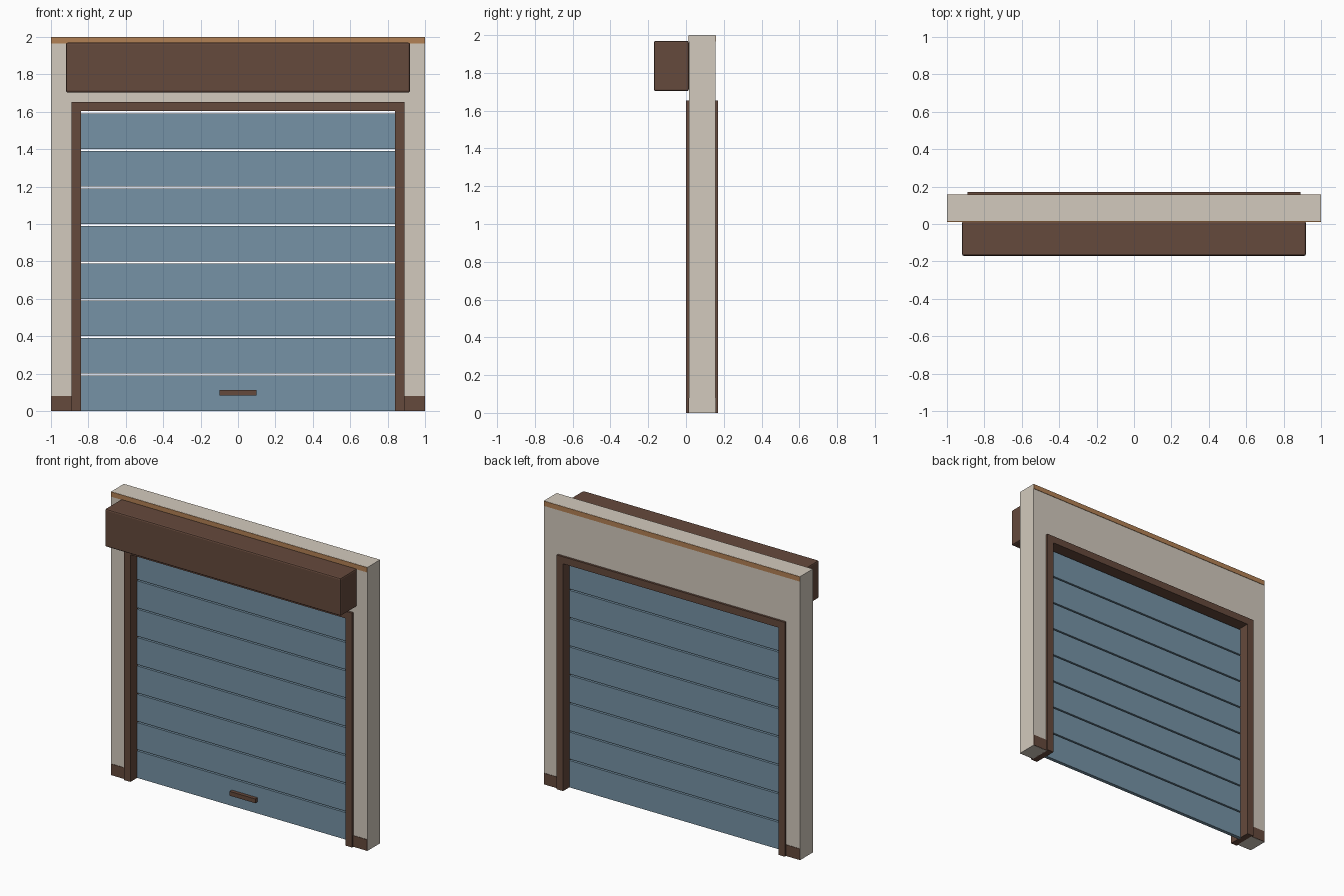
import bpy, bmesh

if "Cube" in bpy.data.objects:
    bpy.data.objects.remove(bpy.data.objects["Cube"])


def material(name, rgb):
    m = bpy.data.materials.new(name)
    m.diffuse_color = (*rgb, 1)
    m.use_nodes = True
    m.node_tree.nodes["Principled BSDF"].inputs["Base Color"].default_value = m.diffuse_color
    return m


BROWN = material("brown", (0.13, 0.067, 0.045))
BLUE = material("slate_blue", (0.18, 0.29, 0.38))
BEIGE = material("plaster", (0.65, 0.59, 0.51))
WOOD = material("wood", (0.45, 0.22, 0.09))


def finish(name, bm, mat):
    bmesh.ops.recalc_face_normals(bm, faces=bm.faces)
    me = bpy.data.meshes.new(name)
    bm.to_mesh(me)
    bm.free()
    me.materials.append(mat)
    ob = bpy.data.objects.new(name, me)
    bpy.context.collection.objects.link(ob)
    return ob


def box(name, x, y, z, mat, bevel=0, segments=1):
    bm = bmesh.new()
    bmesh.ops.create_cube(bm, size=1)
    for v in bm.verts:
        for i, (lo, hi) in enumerate((x, y, z)):
            v.co[i] = lo if v.co[i] < 0 else hi
    if bevel:
        bmesh.ops.bevel(bm, geom=bm.edges[:], offset=bevel, segments=segments,
                        profile=0.5, affect='EDGES')
    return finish(name, bm, mat)


def portal(name, outer_x, outer_z, inner_x, inner_z, y, mat):
    """Upside-down U profile extruded through y."""
    pts = [(-outer_x, 0), (-outer_x, outer_z), (outer_x, outer_z), (outer_x, 0),
           (inner_x, 0), (inner_x, inner_z), (-inner_x, inner_z), (-inner_x, 0)]
    bm = bmesh.new()
    face = bm.faces.new([bm.verts.new((px, y[0], pz)) for px, pz in pts])
    ext = bmesh.ops.extrude_face_region(bm, geom=[face], use_keep_orig=True)
    for v in ext["geom"]:
        if isinstance(v, bmesh.types.BMVert):
            v.co.y = y[1]
    return finish(name, bm, mat)


# Wall with doorway, and the frame lining it
portal("wall", 1.0, 2.0, 0.885, 1.648, (0.015, 0.155), BEIGE)
portal("door_frame", 0.89, 1.653, 0.84, 1.603, (0.0, 0.17), BROWN)

# Wooden cap band, just proud of the wall front and back
box("top_band", (-0.999, 0.999), (0.012, 0.158), (1.965, 1.999), WOOD)

# Base blocks at the foot of each post
for side, x in (("left", (-0.999, -0.885)), ("right", (0.885, 0.999))):
    box("base_block_" + side, x, (0.012, 0.158), (0.001, 0.08), BROWN)

# Roller housing
box("roller_housing", (-0.92, 0.92), (-0.17, 0.015), (1.703, 1.97), BROWN, 0.01, 2)

# Shutter slats with open gaps between
for i in range(8):
    box(f"slat_{i + 1}", (-0.845, 0.845), (0.075, 0.10), (0.2 * i, 0.2 * i + 0.19), BLUE)

# Pull handle on the lowest slat
box("pull_handle", (-0.1, 0.1), (0.05, 0.076), (0.082, 0.112), BROWN)
